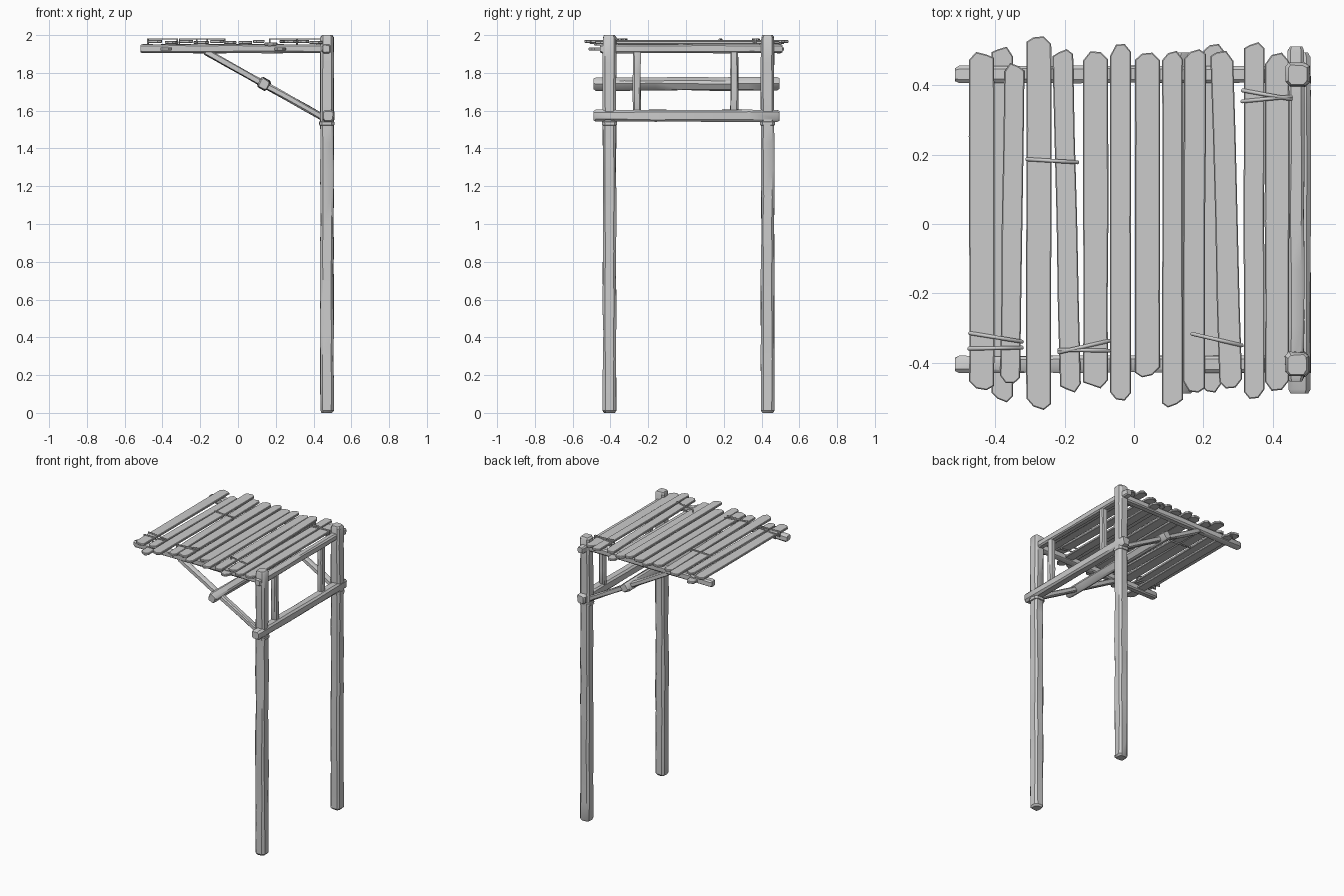
import bpy, bmesh, math, random
from mathutils import Vector

if "Cube" in bpy.data.objects:
    bpy.data.objects.remove(bpy.data.objects["Cube"])

random.seed(4)


def finish(name, bm):
    bmesh.ops.recalc_face_normals(bm, faces=bm.faces)
    me = bpy.data.meshes.new(name)
    bm.to_mesh(me)
    bm.free()
    ob = bpy.data.objects.new(name, me)
    bpy.context.collection.objects.link(ob)
    bpy.ops.object.select_all(action='DESELECT')
    ob.select_set(True)
    bpy.context.view_layer.objects.active = ob
    bpy.ops.object.shade_smooth_by_angle(angle=math.radians(35))
    return ob


def beam(name, a, b, w, h, side, rings=6, jitter=0.002, chamfer=0.3, cap=0.012):
    """Hewn beam from a to b: chamfered section, wobbly sides, worn ends."""
    a, b, side = Vector(a), Vector(b), Vector(side)
    d = (b - a).normalized()
    up = d.cross(side).normalized()
    side = up.cross(d)
    length = (b - a).length
    c = 1 - chamfer * 2 * 0.6
    octo = [(1, -c), (1, c), (c, 1), (-c, 1), (-1, c), (-1, -c), (-c, -1), (c, -1)]
    steps = [(0, 0.78), (cap, 1)]
    steps += [(length * i / rings, 1) for i in range(1, rings)]
    steps += [(length - cap, 1), (length, 0.78)]
    bm = bmesh.new()
    loops = []
    for t, s in steps:
        ring = []
        for u, v in octo:
            ju, jv = random.uniform(-jitter, jitter), random.uniform(-jitter, jitter)
            ring.append(bm.verts.new(a + d * t + side * (u * s * w / 2 + ju) + up * (v * s * h / 2 + jv)))
        loops.append(ring)
    for r, q in zip(loops, loops[1:]):
        for i in range(8):
            bm.faces.new((r[i], r[(i + 1) % 8], q[(i + 1) % 8], q[i]))
    bm.faces.new(loops[0])
    bm.faces.new(loops[-1])
    return finish(name, bm)


def plank(name, x_low, x_high, w, y0, y1, z, t=0.016):
    """Roof board with ragged ends; x_low / x_high are its centres at y0 / y1."""
    def ragged(y, inward):
        ins = [random.uniform(0.015, 0.035), random.uniform(0, 0.012), 0, random.uniform(0.012, 0.03)]
        if random.random() < 0.5:
            ins.reverse()
        return [(f * w, y + inward * k) for f, k in zip((-0.5, -0.22, 0.2, 0.5), ins)]

    def sides(f):
        return [(f * w + random.uniform(-0.0015, 0.0015), y0 + (y1 - y0) * k) for k in (0.25, 0.5, 0.75)]
    outline = ragged(y0, 1) + sides(0.5) + ragged(y1, -1)[::-1] + sides(-0.5)[::-1]
    bm = bmesh.new()
    vs = []
    for x, y in outline:
        k = (y - y0) / (y1 - y0)
        vs.append(bm.verts.new((x_low + (x_high - x_low) * k + x, y, z - t / 2)))
    face = bm.faces.new(vs)
    ext = bmesh.ops.extrude_face_region(bm, geom=[face])
    top = [g for g in ext['geom'] if isinstance(g, bmesh.types.BMVert)]
    bmesh.ops.translate(bm, verts=top, vec=(0, 0, t))
    rim = [e for e in bm.edges if abs(e.verts[0].co.z - e.verts[1].co.z) < 1e-5]
    bmesh.ops.bevel(bm, geom=rim, offset=0.003, segments=1, affect='EDGES')
    return finish(name, bm)


def lashing(name, x0, ya, x1, yb, z0=1.948, z1=1.979):
    """Thin cord looped round neighbouring boards."""
    cu = bpy.data.curves.new(name, 'CURVE')
    cu.dimensions = '3D'
    cu.bevel_depth = 0.0055
    cu.bevel_resolution = 1
    sp = cu.splines.new('POLY')
    pts = [(x0, ya, z0), (x0, ya, z1), (x1, yb, z1), (x1, yb, z0)]
    sp.points.add(3)
    for p, co in zip(sp.points, pts):
        p.co = (*co, 1)
    sp.use_cyclic_u = True
    bpy.context.collection.objects.link(bpy.data.objects.new(name, cu))


X, Y = (1, 0, 0), (0, 1, 0)

# Two side frames: post, collar, roof rail, diagonal brace
for tag, y in (("front", -0.405), ("back", 0.432)):
    beam(tag + "_post", (0.471, y, 0), (0.471, y, 2.0), 0.07, 0.07, X, rings=14, jitter=0.0025)
    beam(tag + "_post_collar", (0.47, y, 1.52), (0.47, y, 1.545), 0.08, 0.08, X, rings=2, jitter=0.001, cap=0.004)
    beam(tag + "_roof_rail", (-0.517, y, 1.928), (0.5, y, 1.928), 0.048, 0.046, Y)
    beam(tag + "_brace", (0.475, y, 1.55), (-0.175, y, 1.915), 0.04, 0.034, Y)

# Cross members joining the frames
beam("top_cross_beam", (0.468, -0.455, 1.928), (0.468, 0.512, 1.928), 0.046, 0.046, X)
beam("lower_cross_beam", (0.478, -0.49, 1.573), (0.478, 0.495, 1.573), 0.062, 0.062, X)
beam("brace_cross_beam", (0.137, -0.49, 1.742), (0.137, 0.495, 1.742), 0.058, 0.058, (0.87, 0, -0.5), jitter=0.003)

# Short uprights between the lower and top cross beams
for tag, y in (("front", -0.26), ("back", 0.255)):
    beam(tag + "_upright", (0.47, y, 1.58), (0.47, y, 1.92), 0.04, 0.042, X, rings=3)

# Roof boards: centre x at front and back, width, front y, back y, height
HI, MID, LOW = 1.967, 1.961, 1.927
boards = [
    (-0.440, -0.440, 0.072, -0.480, 0.497, HI), (-0.380, -0.380, 0.062, -0.515, 0.512, LOW),
    (-0.358, -0.345, 0.058, -0.460, 0.465, MID), (-0.275, -0.275, 0.072, -0.537, 0.542, HI),
    (-0.183, -0.206, 0.060, -0.487, 0.505, MID), (-0.111, -0.111, 0.072, -0.475, 0.498, HI),
    (-0.039, -0.039, 0.060, -0.510, 0.520, MID), (0.039, 0.039, 0.072, -0.443, 0.495, MID),
    (0.111, 0.111, 0.060, -0.530, 0.500, HI), (0.173, 0.176, 0.064, -0.487, 0.505, MID - 0.008),
    (0.222, 0.232, 0.062, -0.487, 0.520, LOW), (0.280, 0.253, 0.066, -0.475, 0.500, HI),
    (0.347, 0.347, 0.060, -0.505, 0.525, HI), (0.413, 0.413, 0.070, -0.482, 0.495, MID),
]
for i, b in enumerate(boards):
    plank("roof_board_%02d" % (i + 1), *b)

# Cords tied across the boards
cords = [
    (-0.475, -0.315, -0.322, -0.340), (-0.478, -0.360, -0.322, -0.357), (-0.310, 0.187, -0.162, 0.178),
    (-0.218, -0.371, -0.070, -0.337), (-0.218, -0.363, -0.070, -0.366), (0.167, -0.317, 0.313, -0.351),
    (0.313, 0.386, 0.455, 0.360), (0.311, 0.354, 0.455, 0.368),
]
for i, c in enumerate(cords):
    lashing("cord_%d" % (i + 1), *c)
